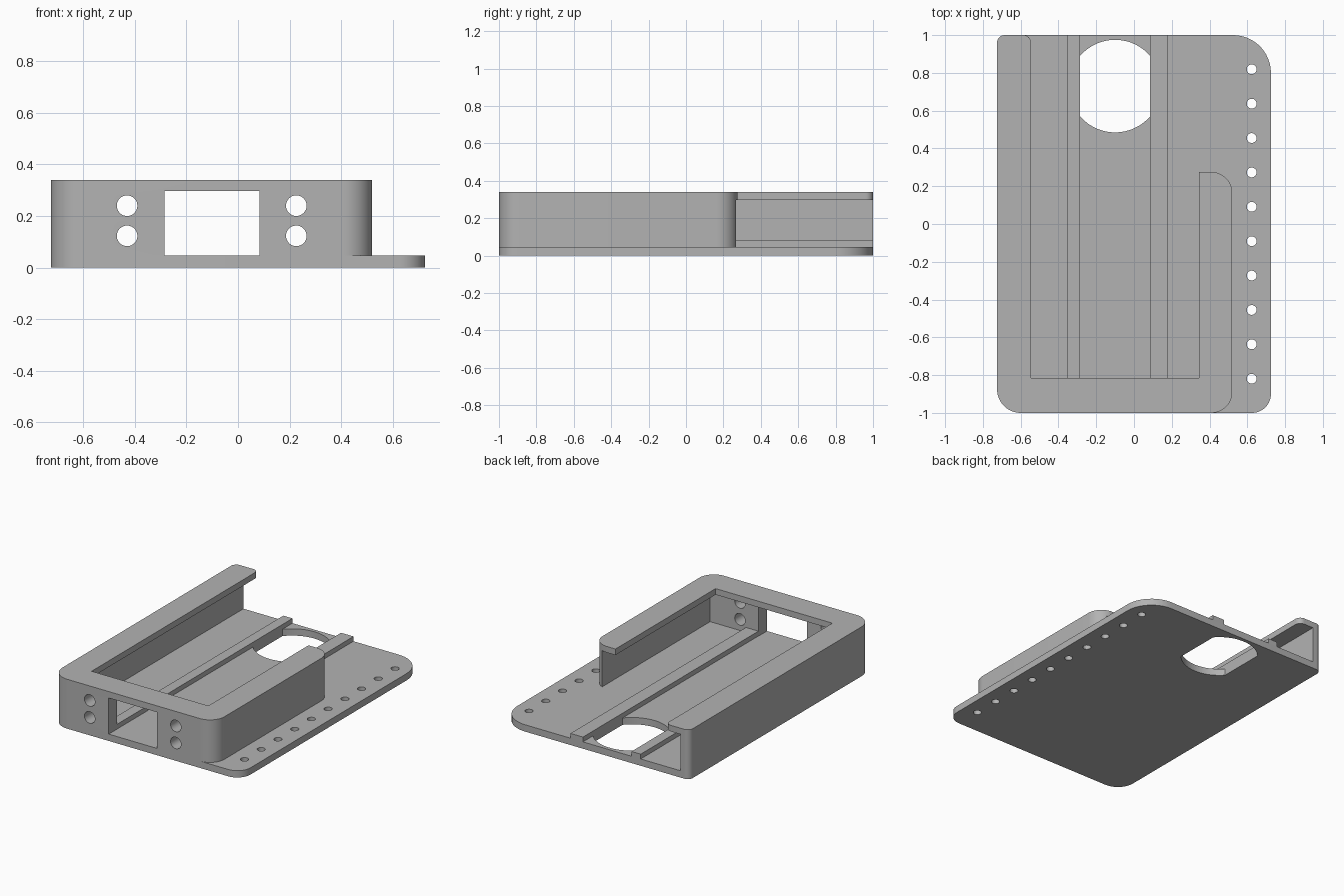
import bpy, bmesh, math
from mathutils import Vector

cube = bpy.data.objects.get("Cube")
if cube:
    bpy.data.objects.remove(cube, do_unlink=True)

grey = bpy.data.materials.new("plain grey")
grey.use_nodes = True
colour = (0.45, 0.45, 0.45, 1)
grey.diffuse_color = colour
grey.node_tree.nodes["Principled BSDF"].inputs["Base Color"].default_value = colour

FLOOR, LIP, TOP = 0.047, 0.298, 0.34
BACK = 1.0


def rounded(corners, steps=12):
    """Outline from (x, y, radius) right-angled corners."""
    points = []
    for i, (x, y, r) in enumerate(corners):
        p = Vector((x, y))
        if not r:
            points.append(p)
            continue
        a = (Vector(corners[i - 1][:2]) - p).normalized() * r
        b = (Vector(corners[(i + 1) % len(corners)][:2]) - p).normalized() * r
        for k in range(steps + 1):
            t = math.pi / 2 * k / steps
            points.append(p + a * (1 - math.sin(t)) + b * (1 - math.cos(t)))
    return points


def prism(name, outline, z0, z1):
    bm = bmesh.new()
    face = bm.faces.new([bm.verts.new((x, y, z0)) for x, y in outline])
    grown = bmesh.ops.extrude_face_region(bm, geom=[face])["geom"]
    verts = [v for v in grown if isinstance(v, bmesh.types.BMVert)]
    bmesh.ops.translate(bm, verts=verts, vec=(0, 0, z1 - z0))
    bmesh.ops.recalc_face_normals(bm, faces=bm.faces)
    mesh = bpy.data.meshes.new(name)
    bm.to_mesh(mesh)
    bm.free()
    mesh.materials.append(grey)
    obj = bpy.data.objects.new(name, mesh)
    bpy.context.collection.objects.link(obj)
    return obj


def box(name, x0, x1, y0, y1, z0, z1):
    return prism(name, [(x0, y0), (x1, y0), (x1, y1), (x0, y1)], z0, z1)


def drill(radius, location, tilt=0):
    bpy.ops.mesh.primitive_cylinder_add(vertices=32, radius=radius, depth=0.4,
                                        location=location, rotation=(tilt, 0, 0))
    return bpy.context.object


def cut(target, cutter):
    cutter.hide_render = True
    mod = target.modifiers.new("cut", "BOOLEAN")
    mod.operation, mod.solver, mod.object = "DIFFERENCE", "EXACT", cutter
    bpy.context.view_layer.objects.active = target
    bpy.ops.object.modifier_apply(modifier=mod.name)
    bpy.data.objects.remove(cutter, do_unlink=True)


# Base plate with a row of mounting holes along one side
base = prism("base_plate", rounded([(-0.725, BACK, 0.04), (-0.725, -1, 0.125),
                                    (0.725, -1, 0.1), (0.725, BACK, 0.2)]), 0, FLOOR)
for i in range(10):
    cut(base, drill(0.026, (0.623, -0.819 + 0.182 * i, 0)))

# Round opening with its sides trimmed flat by the rails
cx, cy, radius, half = -0.1, 0.73, 0.245, 0.185
start = math.acos(half / radius)
sweep = math.pi - 2 * start
opening = [(cx + radius * math.cos(a), cy + radius * math.sin(a))
           for side in (0, math.pi)
           for a in (side + start + sweep * k / 24 for k in range(25))]
cut(base, prism("opening_cutter", opening, -0.1, 0.2))

# U-shaped wall, hollowed so that a lip overhangs the inside
frame = prism("wall_frame", rounded([(-0.725, BACK, 0.04), (-0.725, -1, 0.125),
                                     (0.52, -1, 0.11), (0.52, 0.275, 0.11),
                                     (0.345, 0.275, 0), (0.345, -0.815, 0),
                                     (-0.545, -0.815, 0), (-0.545, BACK, 0.04)]),
              FLOOR, TOP)
cut(frame, box("cavity_cutter", -0.658, 0.453, -0.91, 1.2, -0.1, LIP))

# Window and four round holes in the front wall
cut(frame, box("window_cutter", -0.285, 0.083, -1.2, -0.85, -0.1, LIP - 0.002))
for x in (-0.43, 0.226):
    for z in (0.123, 0.24):
        cut(frame, drill(0.04, (x, -1, z), math.pi / 2))

# Guide rails along the floor
right_rail = box("right_rail", -0.355, -0.285, -0.91, BACK, FLOOR, 0.08)
left_rail = box("left_rail", 0.085, 0.18, -0.91, BACK, FLOOR, 0.08)

# Smooth the rounded corners and bores, keep the edges sharp
bpy.ops.object.select_all(action="DESELECT")
for obj in (base, frame, right_rail, left_rail):
    obj.select_set(True)
bpy.context.view_layer.objects.active = base
bpy.ops.object.shade_smooth_by_angle(angle=math.radians(30))
